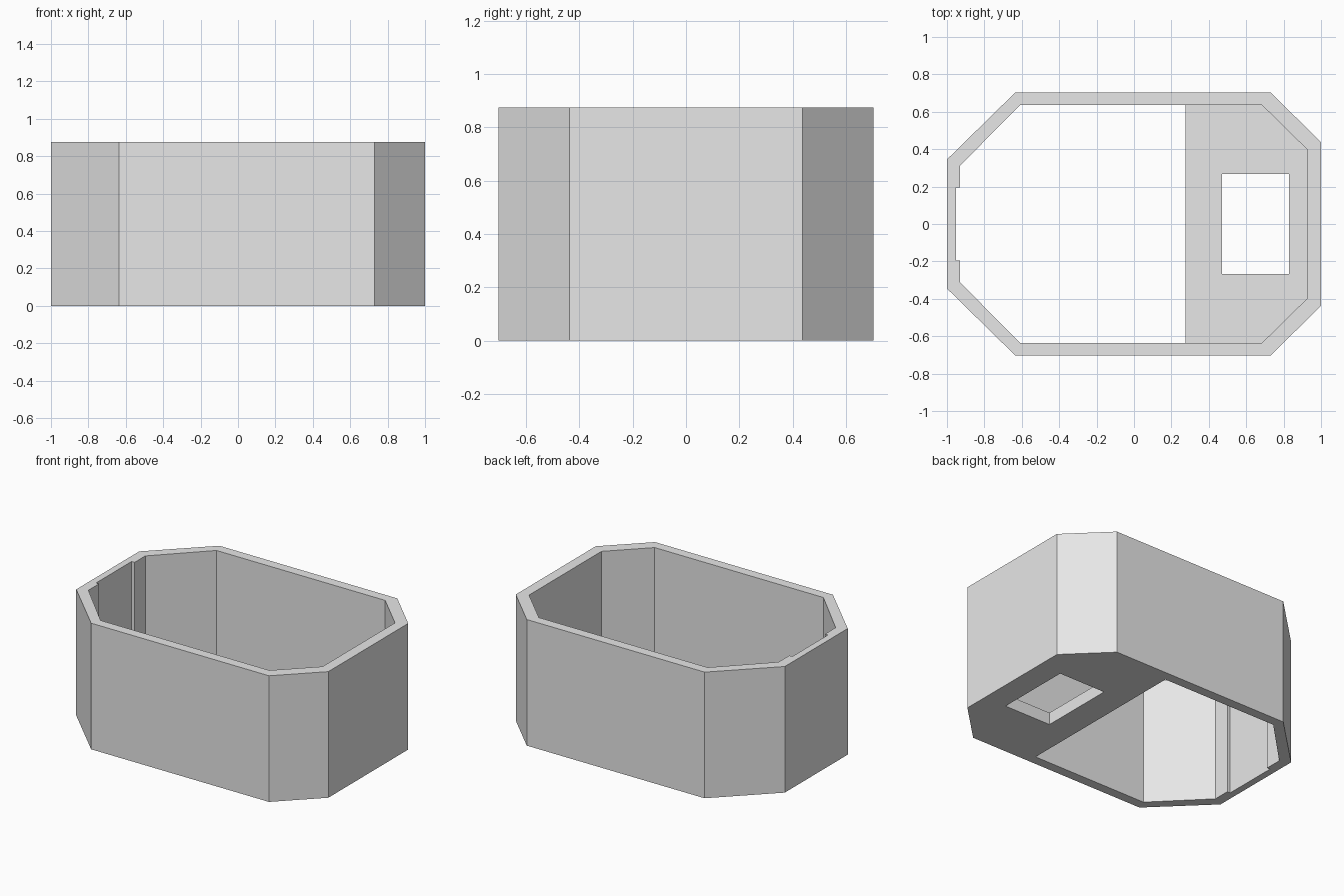
import bpy, bmesh

if "Cube" in bpy.data.objects:
    bpy.data.objects.remove(bpy.data.objects["Cube"], do_unlink=True)

HEIGHT, FLOOR, FLOOR_EDGE = 0.875, 0.085, 0.275

grey = bpy.data.materials.new("light_grey")
grey.use_nodes = True
grey.diffuse_color = (0.8, 0.8, 0.8, 1)
grey.node_tree.nodes["Principled BSDF"].inputs["Base Color"].default_value = (0.8, 0.8, 0.8, 1)


def prism(name, half, z0, z1):
    """Extrude an outline given by its +y half, mirrored across y = 0."""
    outline = half + [(x, -y) for x, y in reversed(half)]
    bm = bmesh.new()
    base = bm.faces.new([bm.verts.new((x, y, z0)) for x, y in outline])
    top = bmesh.ops.extrude_face_region(bm, geom=[base])["geom"]
    bmesh.ops.translate(bm, vec=(0, 0, z1 - z0),
                        verts=[v for v in top if isinstance(v, bmesh.types.BMVert)])
    bmesh.ops.recalc_face_normals(bm, faces=bm.faces)
    mesh = bpy.data.meshes.new(name)
    bm.to_mesh(mesh)
    bm.free()
    mesh.materials.append(grey)
    obj = bpy.data.objects.new(name, mesh)
    bpy.context.collection.objects.link(obj)
    return obj


# Chamfered outer body
body = prism("open_housing", [(-1, 0.345), (-0.635, 0.703), (0.73, 0.703), (1, 0.438)], 0, HEIGHT)

# Cavity above the floor, through opening, floor window and end wall recess
cutters = [
    prism("through_opening_cutter",
          [(-0.93, 0.312), (-0.61, 0.635), (FLOOR_EDGE, 0.635)], -0.1, 1),
    prism("cavity_cutter",
          [(0.2, 0.635), (0.685, 0.635), (0.927, 0.397)], FLOOR, 1),
    prism("window_cutter", [(0.47, 0.267), (0.83, 0.267)], -0.1, 0.3),
    prism("recess_cutter", [(-0.953, 0.195), (-0.8, 0.195)], -0.1, 1),
]

bpy.context.view_layer.objects.active = body
for cutter in cutters:
    cutter.hide_render = True
    mod = body.modifiers.new(cutter.name, "BOOLEAN")
    mod.operation = "DIFFERENCE"
    mod.solver = "EXACT"
    mod.object = cutter
    bpy.ops.object.modifier_apply(modifier=mod.name)
for cutter in cutters:
    bpy.data.objects.remove(cutter, do_unlink=True)

# Merge coplanar faces so only real edges remain
bm = bmesh.new()
bm.from_mesh(body.data)
bmesh.ops.remove_doubles(bm, verts=bm.verts, dist=0.0005)
bmesh.ops.dissolve_limit(bm, angle_limit=0.01, verts=bm.verts, edges=bm.edges)
bm.to_mesh(body.data)
bm.free()
